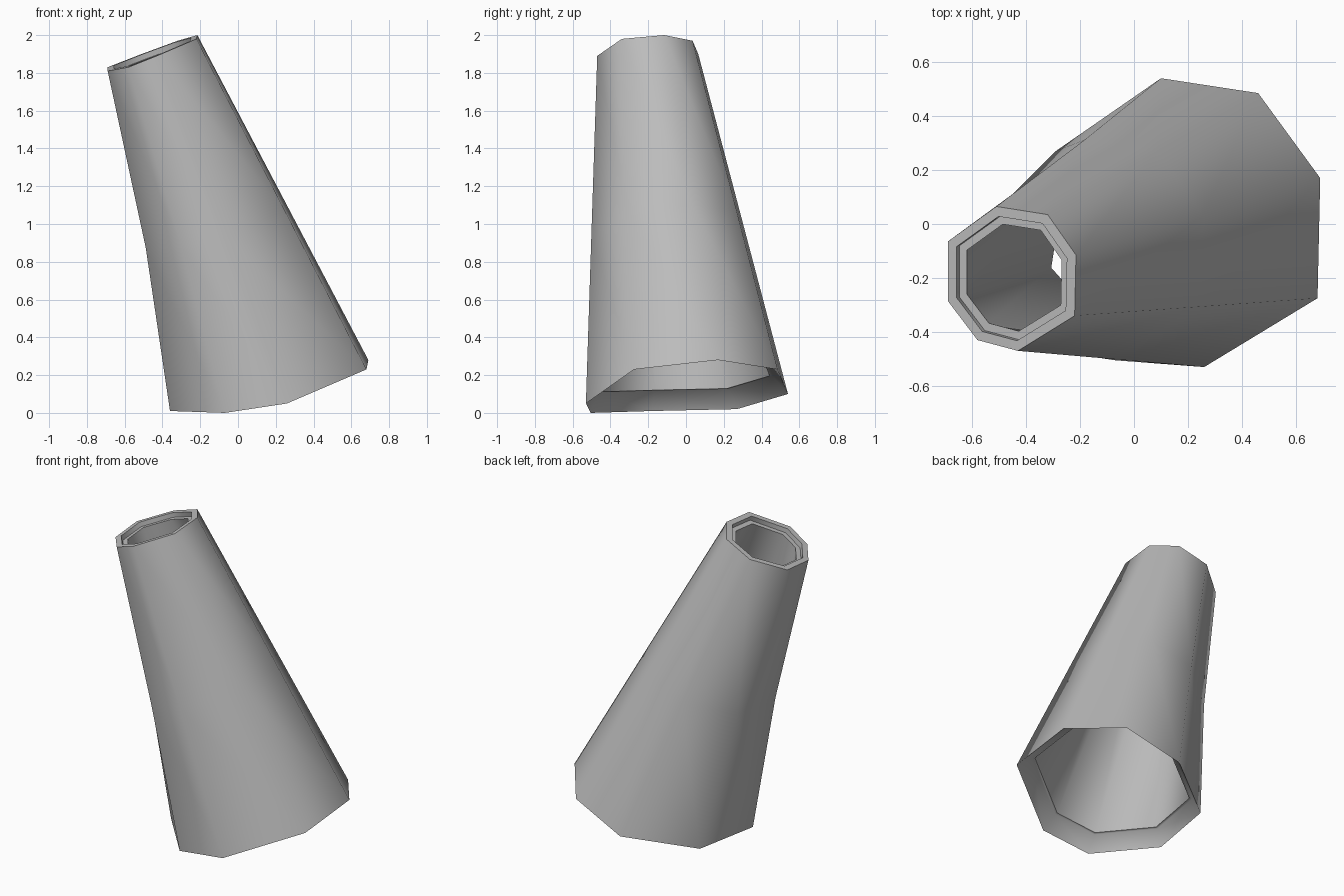
import bpy
import bmesh
from mathutils import Vector

cube = bpy.data.objects.get("Cube")
if cube:
    bpy.data.objects.remove(cube, do_unlink=True)

# One plain grey for the whole tube
grey = bpy.data.materials.new("plain_grey")
grey.use_nodes = True
colour = (0.5, 0.5, 0.5, 1)
grey.diffuse_color = colour
grey.node_tree.nodes["Principled BSDF"].inputs["Base Color"].default_value = colour

# Irregular eight-sided openings, in matching order
bottom = [Vector(p) for p in (
    (.1, .54, .1), (.46, .485, .23), (.69, .17, .28), (.68, -.275, .23),
    (.26, -.53, .05), (-.07, -.505, 0), (-.36, -.18, .01), (-.29, .27, .02))]
top = [Vector(p) for p in (
    (-.51, .065, 1.9), (-.32, .035, 1.97), (-.215, -.115, 2), (-.22, -.34, 1.98),
    (-.43, -.47, 1.89), (-.58, -.43, 1.83), (-.69, -.285, 1.81), (-.69, -.065, 1.83))]


def centre(ring):
    return sum(ring, Vector()) / len(ring)


axis = (centre(top) - centre(bottom)).normalized()


def inset(ring, scale, shift):
    """Shrink a ring about its centre and slide it along the tube."""
    c = centre(ring)
    return [c + (p - c) * scale + axis * shift for p in ring]


# Waist ring, dented on the right side
waist = [a.lerp(b, 0.48) for a, b in zip(bottom, top)]
for i, dent in ((0, .01), (5, .015), (6, .03), (7, .03)):
    waist[i].x += dent

# Closed loop of rings: outside up, over the top rim, inside down, bottom lip
rings = [bottom, waist, top,
         inset(top, .86, 0), inset(top, .86, -.03), inset(top, .74, -.03),
         inset(bottom, .84, .1), inset(bottom, .87, .1)]

bm = bmesh.new()
loops = [[bm.verts.new(p) for p in ring] for ring in rings]
for lower, upper in zip(loops, loops[1:] + loops[:1]):
    for i in range(8):
        j = (i + 1) % 8
        bm.faces.new((lower[i], lower[j], upper[j], upper[i]))
bmesh.ops.recalc_face_normals(bm, faces=bm.faces)
mesh = bpy.data.meshes.new("tapered_tube")
bm.to_mesh(mesh)
bm.free()
mesh.materials.append(grey)

tube = bpy.data.objects.new("tapered_tube", mesh)
bpy.context.collection.objects.link(tube)
bpy.ops.object.select_all(action="DESELECT")
tube.select_set(True)
bpy.context.view_layer.objects.active = tube
bpy.ops.object.shade_smooth_by_angle(angle=1.05)
